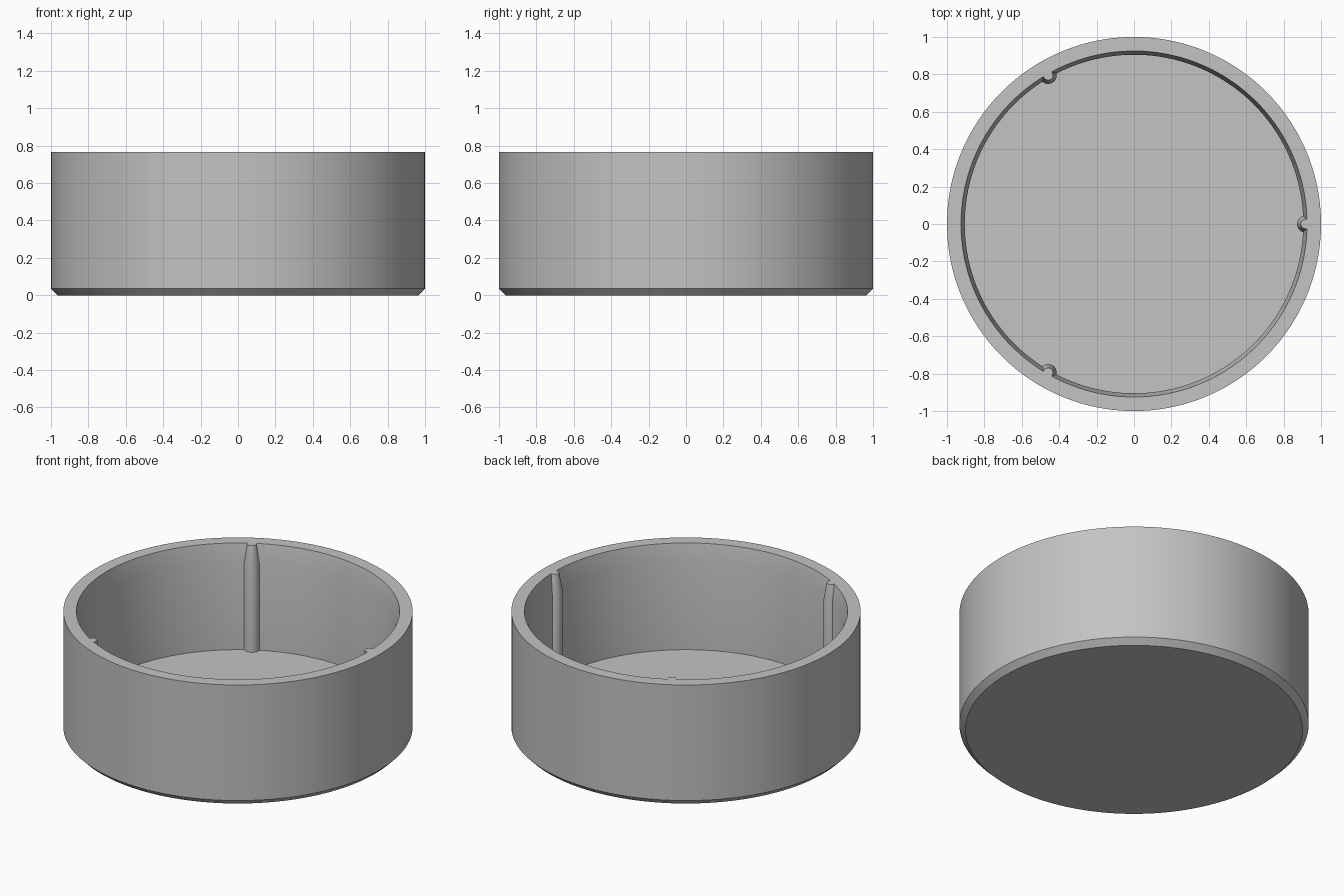
import bpy, bmesh
from math import sin, cos, acos, atan2, pi, radians

if "Cube" in bpy.data.objects:
    bpy.data.objects.remove(bpy.data.objects["Cube"], do_unlink=True)

HEIGHT, CHAMFER, FLOOR, TAPER = 0.765, 0.035, 0.10, 0.65
RIB_CENTRE = 0.918
RIB_STEPS, WALL_STEPS = 14, 48


def inner_outline(wall, rib):
    """Circular cavity outline with three half-round ribs biting into it."""
    half = acos((wall**2 + RIB_CENTRE**2 - rib**2) / (2 * wall * RIB_CENTRE))
    sweep = atan2(wall * sin(half), RIB_CENTRE - wall * cos(half))
    sector = []
    for i in range(RIB_STEPS + 1):
        a = sweep * (2 * i / RIB_STEPS - 1)
        sector.append((RIB_CENTRE - rib * cos(a), rib * sin(a)))
    for i in range(1, WALL_STEPS):
        a = half + (2 * pi / 3 - 2 * half) * i / WALL_STEPS
        sector.append((wall * cos(a), wall * sin(a)))
    points = []
    for k in range(3):
        c, s = cos(k * 2 * pi / 3), sin(k * 2 * pi / 3)
        points += [(x * c - y * s, x * s + y * c) for x, y in sector]
    return points


lower = inner_outline(0.905, 0.046)
upper = inner_outline(0.925, 0.026)
angles = [atan2(y, x) for x, y in upper]


def circle(radius):
    return [(radius * cos(a), radius * sin(a)) for a in angles]


# Cup: stacked outlines from the underside, up the outside and down the cavity
bm = bmesh.new()
levels = [(circle(1 - CHAMFER), 0), (circle(1), CHAMFER), (circle(1), HEIGHT),
          (upper, HEIGHT), (lower, TAPER), (lower, FLOOR)]
rings = [[bm.verts.new((x, y, z)) for x, y in outline] for outline, z in levels]
for a, b in zip(rings, rings[1:]):
    for i in range(len(a)):
        j = (i + 1) % len(a)
        bm.faces.new((a[i], a[j], b[j], b[i]))
bm.faces.new(rings[0][::-1])
bm.faces.new(rings[-1])
bmesh.ops.recalc_face_normals(bm, faces=bm.faces)

mesh = bpy.data.meshes.new("round_cup")
bm.to_mesh(mesh)
bm.free()
cup = bpy.data.objects.new("round_cup", mesh)
bpy.context.collection.objects.link(cup)

# Plain grey material
grey = bpy.data.materials.new("light_grey")
grey.use_nodes = True
colour = (0.55, 0.55, 0.55, 1)
grey.diffuse_color = colour
grey.node_tree.nodes["Principled BSDF"].inputs["Base Color"].default_value = colour
mesh.materials.append(grey)

bpy.ops.object.select_all(action="DESELECT")
cup.select_set(True)
bpy.context.view_layer.objects.active = cup
bpy.ops.object.shade_smooth_by_angle(angle=radians(30))
